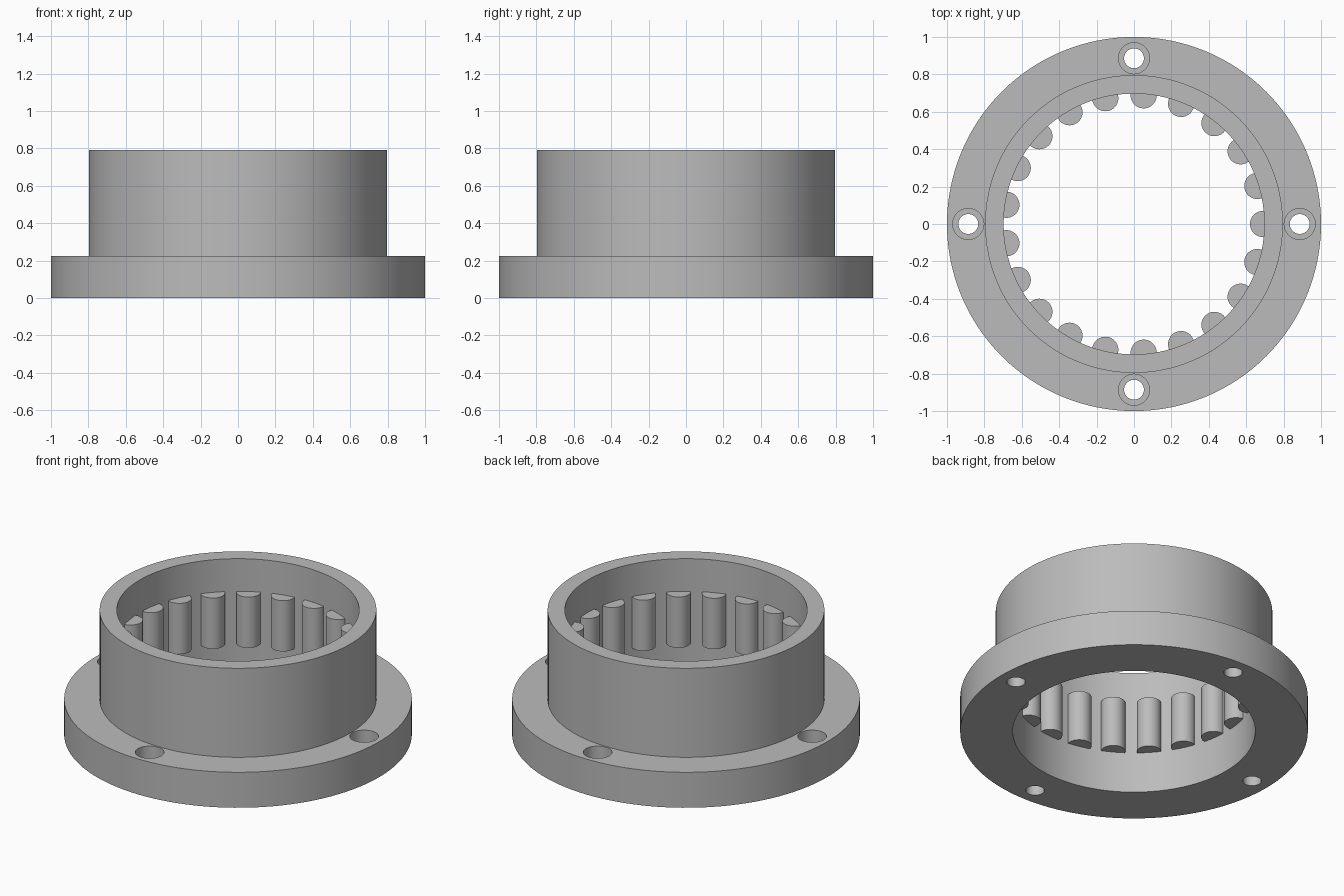
import bpy, bmesh
from math import cos, sin, pi, radians

if "Cube" in bpy.data.objects:
    bpy.data.objects.remove(bpy.data.objects["Cube"])

steel = bpy.data.materials.new("grey steel")
steel.use_nodes = True
grey = (0.5, 0.5, 0.5, 1)
steel.diffuse_color = grey
steel.node_tree.nodes["Principled BSDF"].inputs["Base Color"].default_value = grey


def lathe(name, profile, steps, closed, location=(0, 0, 0)):
    """Revolve an (r, z) profile about z; closed profiles form a ring."""
    bm = bmesh.new()
    verts = [bm.verts.new((r, 0, z)) for r, z in profile]
    edges = [bm.edges.new(pair) for pair in zip(verts, verts[1:])]
    if closed:
        edges.append(bm.edges.new((verts[-1], verts[0])))
    bmesh.ops.spin(bm, geom=verts + edges, cent=(0, 0, 0), axis=(0, 0, 1),
                   angle=2 * pi, steps=steps, use_merge=True)
    bmesh.ops.remove_doubles(bm, verts=bm.verts, dist=1e-5)
    if not closed:
        bmesh.ops.holes_fill(bm, edges=bm.edges, sides=0)
    bmesh.ops.recalc_face_normals(bm, faces=bm.faces)
    mesh = bpy.data.meshes.new(name)
    bm.to_mesh(mesh)
    bm.free()
    mesh.materials.append(steel)
    obj = bpy.data.objects.new(name, mesh)
    obj.location = location
    bpy.context.collection.objects.link(obj)
    return obj


def smooth(obj):
    bpy.ops.object.select_all(action="DESELECT")
    obj.select_set(True)
    bpy.context.view_layer.objects.active = obj
    bpy.ops.object.shade_smooth_by_angle(angle=radians(30))


# Flanged sleeve
flange_top, sleeve_top = 0.225, 0.79
bore, sleeve_radius = 0.697, 0.796
housing = lathe("flanged_housing", [
    (bore, 0), (1, 0), (1, flange_top), (sleeve_radius, flange_top),
    (sleeve_radius, sleeve_top), (bore, sleeve_top)], 128, True)

# Four counterbored bolt holes
cutters = []
for i in range(4):
    a = i * pi / 2
    cutters.append(lathe(f"bolt_hole_cutter_{i + 1}", [
        (0.053, -0.1), (0.053, 0.115), (0.083, 0.115), (0.083, 0.3)],
        48, False, (0.886 * cos(a), 0.886 * sin(a), 0)))
bpy.context.view_layer.update()
bpy.context.view_layer.objects.active = housing
for cutter in cutters:
    mod = housing.modifiers.new("bolt hole", "BOOLEAN")
    mod.operation = "DIFFERENCE"
    mod.solver = "EXACT"
    mod.object = cutter
    bpy.ops.object.modifier_apply(modifier=mod.name)
for cutter in cutters:
    bpy.data.objects.remove(cutter)
smooth(housing)

# Rollers part-sunk into the bore wall
roller_count = 21
for i in range(roller_count):
    a = 2 * pi * i / roller_count
    smooth(lathe(f"roller_{i + 1}", [(0.07, 0.26), (0.07, 0.583)], 40, False,
                 (0.69 * cos(a), 0.69 * sin(a), 0)))
